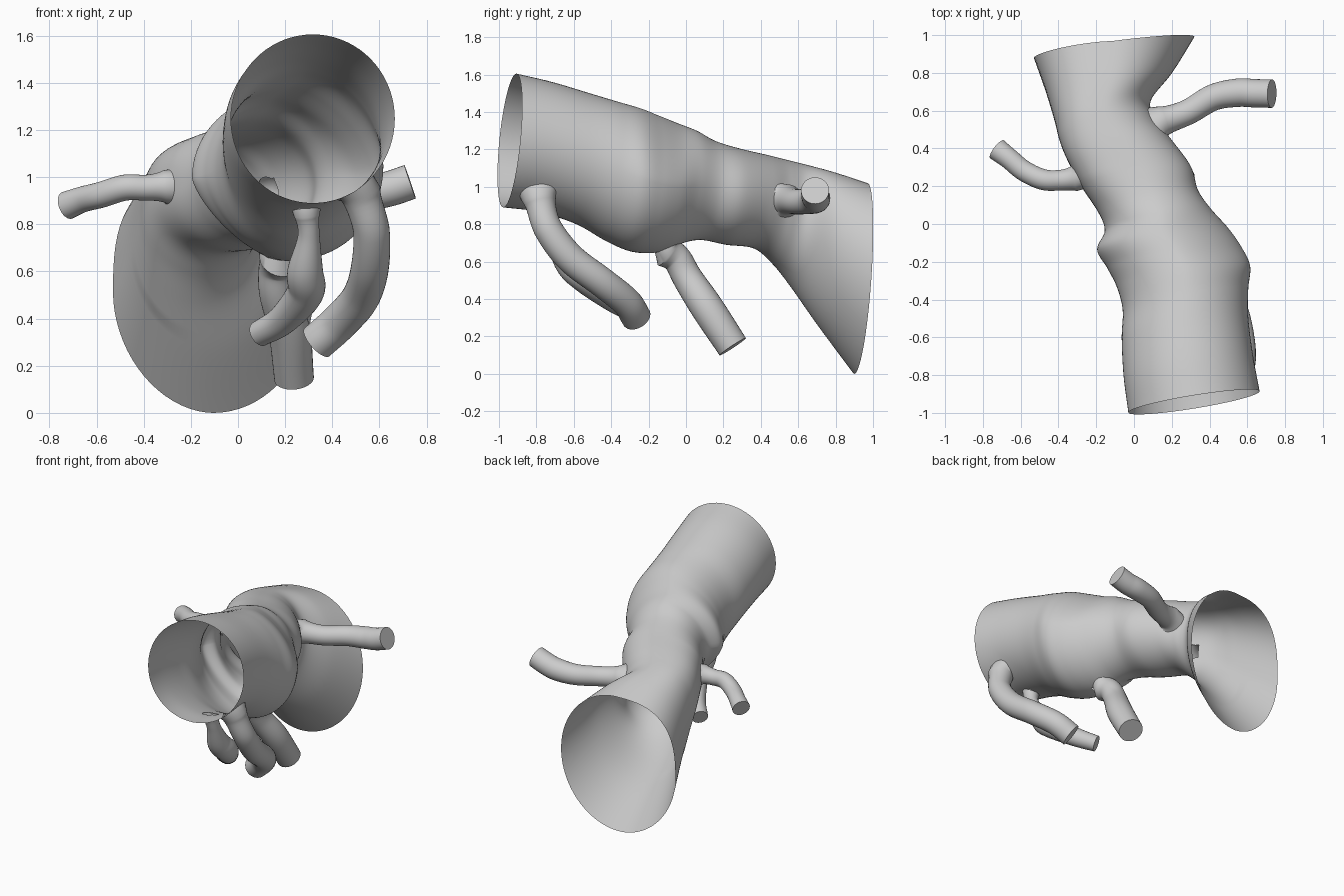
import bpy, math
from mathutils import Vector
from mathutils.bvhtree import BVHTree

if "Cube" in bpy.data.objects:
    bpy.data.objects.remove(bpy.data.objects["Cube"])

TAU = 2 * math.pi


def spline(keys, steps):
    """Catmull-Rom samples through tuples of numbers."""
    k = [Vector(p) for p in keys]
    k = [2 * k[0] - k[1]] + k + [2 * k[-1] - k[-2]]
    out = []
    for i in range(1, len(k) - 2):
        a, b, c, d = k[i - 1:i + 3]
        for s in range(steps):
            t = s / steps
            out.append(0.5 * (2 * b + (c - a) * t + (2 * a - 5 * b + 4 * c - d) * t * t
                              + (3 * b - a - 3 * c + d) * t ** 3))
    return out + [k[-2]]


def loft(rings):
    n = len(rings[0])
    verts = [p for r in rings for p in r]
    faces = []
    for i in range(len(rings) - 1):
        for j in range(n):
            k = (j + 1) % n
            faces.append((i * n + j, (i + 1) * n + j, (i + 1) * n + k, i * n + k))
    return verts, faces


def make_object(name, verts, faces):
    me = bpy.data.meshes.new(name)
    me.from_pydata(verts, [], faces)
    ob = bpy.data.objects.new(name, me)
    bpy.context.collection.objects.link(ob)
    bpy.ops.object.select_all(action='DESELECT')
    ob.select_set(True)
    bpy.context.view_layer.objects.active = ob
    bpy.ops.object.shade_smooth_by_angle(angle=math.radians(50))
    return ob


# Main vessel cross-sections: y, left, right, top, bottom
SECTIONS = [
    (-0.942, -0.03, 0.665, 1.605, 0.89),
    (-0.75, -0.055, 0.63, 1.56, 0.865),
    (-0.55, -0.065, 0.605, 1.50, 0.80),
    (-0.40, -0.06, 0.605, 1.455, 0.715),
    (-0.28, -0.09, 0.615, 1.42, 0.66),
    (-0.18, -0.14, 0.57, 1.38, 0.645),
    (-0.08, -0.195, 0.50, 1.34, 0.655),
    (0.02, -0.155, 0.41, 1.30, 0.70),
    (0.12, -0.19, 0.34, 1.245, 0.715),
    (0.25, -0.275, 0.30, 1.205, 0.69),
    (0.40, -0.355, 0.19, 1.17, 0.67),
    (0.50, -0.395, 0.115, 1.145, 0.59),
    (0.60, -0.42, 0.09, 1.12, 0.465),
    (0.75, -0.465, 0.205, 1.08, 0.25),
    (0.935, -0.53, 0.32, 1.02, 0.0),
]
rings = []
for y, left, right, top, bottom in spline(SECTIONS, 8):
    # Fuller upper left toward the back, flatter lower left and upper right at the bulge
    full = 1 - 0.3 * min(max((y - 0.02) / 0.25, 0), 1)
    flat = 1 + 0.45 * math.exp(-((y + 0.08) / 0.14) ** 2) + (0.06 if y > 0.7 else 0)
    slope = 1 + 0.28 * math.exp(-((y + 0.15) / 0.2) ** 2)
    ring = []
    for j in range(72):
        c, s = math.cos(TAU * j / 72), math.sin(TAU * j / 72)
        if c > 0:
            e = slope if s > 0 else 1
        else:
            e = full if s > 0 else flat
        u = math.copysign(abs(c) ** e, c)
        v = math.copysign(abs(s) ** e, s)
        ring.append(Vector(((left + right) / 2 + u * (right - left) / 2,
                            y + 0.056 * c + 0.035 * s,
                            (top + bottom) / 2 + v * (top - bottom) / 2)))
    rings.append(ring)
main_verts, main_faces = loft(rings)
wall = BVHTree.FromPolygons(main_verts, main_faces)

# Side branches: x, y, z, radius from wall to capped tip
BRANCHES = {
    "right_branch": [(0.12, 0.53, 0.93, 0.07), (0.28, 0.59, 0.92, 0.067), (0.42, 0.67, 0.925, 0.07),
                     (0.55, 0.695, 0.935, 0.075), (0.64, 0.692, 0.95, 0.075), (0.73, 0.69, 0.98, 0.075)],
    "left_branch": [(-0.30, 0.245, 0.96, 0.055), (-0.39, 0.232, 0.955, 0.053), (-0.48, 0.235, 0.955, 0.055),
                    (-0.58, 0.28, 0.925, 0.055), (-0.66, 0.345, 0.905, 0.055), (-0.725, 0.395, 0.88, 0.06)],
    "lower_branch": [(0.18, -0.11, 0.67, 0.07), (0.165, -0.045, 0.61, 0.075), (0.17, 0.01, 0.51, 0.08),
                     (0.217, 0.115, 0.35, 0.088), (0.238, 0.25, 0.145, 0.084)],
    "front_outer_branch": [(0.53, -0.79, 0.93, 0.075), (0.565, -0.74, 0.78, 0.077), (0.56, -0.62, 0.62, 0.08),
                           (0.52, -0.45, 0.49, 0.08), (0.43, -0.32, 0.385, 0.08), (0.335, -0.265, 0.30, 0.08)],
    "front_inner_branch": [(0.29, -0.74, 0.86, 0.045), (0.30, -0.71, 0.75, 0.046), (0.285, -0.63, 0.60, 0.076),
                           (0.285, -0.54, 0.51, 0.078), (0.19, -0.39, 0.395, 0.064), (0.09, -0.29, 0.335, 0.055)],
}
openings = []
for name, keys in BRANCHES.items():
    samples = spline(keys, 8)
    pts = [Vector(p[:3]) for p in samples]
    # Seat the root on the wall
    shift = wall.find_nearest(pts[0])[0] - pts[0]
    for i in range(8):
        pts[i] += shift * (1 - i / 8)
    openings.append((pts[0].copy(), keys[0][3]))
    rings, travel = [], 0.0
    tangent = (pts[1] - pts[0]).normalized()
    side = tangent.orthogonal().normalized()
    for i, p in enumerate(pts):
        tangent = (pts[min(i + 1, len(pts) - 1)] - pts[max(i - 1, 0)]).normalized()
        side = (side - tangent * side.dot(tangent)).normalized()
        up = tangent.cross(side)
        travel += (p - pts[i - 1]).length if i else 0
        r = samples[i][3] * (1 + 0.35 * math.exp(-travel / 0.035))
        ring = []
        for j in range(32):
            a = TAU * j / 32
            q = p + (side * math.cos(a) - up * math.sin(a)) * r
            if i < 14:
                near, normal, _, _ = wall.find_nearest(q)
                if i == 0 or (q - near).dot(normal) < 0:
                    q = near
            ring.append(q)
        rings.append(ring)
    verts, faces = loft(rings)
    n = len(verts)
    faces.append(tuple(reversed(range(n - 32, n))))
    make_object(name, verts, faces)

# Main vessel wall, with rounded holes into each branch
for centre, r in openings:
    for v in main_verts:
        d = (v - centre).length
        if 0.8 * r < d < 1.15 * r:
            v += (v - centre) * (r / d - 1)


def is_wall(face):
    mid = sum((main_verts[v] for v in face), Vector()) / 4
    return all((mid - c).length > r for c, r in openings)


make_object("main_vessel", main_verts, [f for f in main_faces if is_wall(f)])
